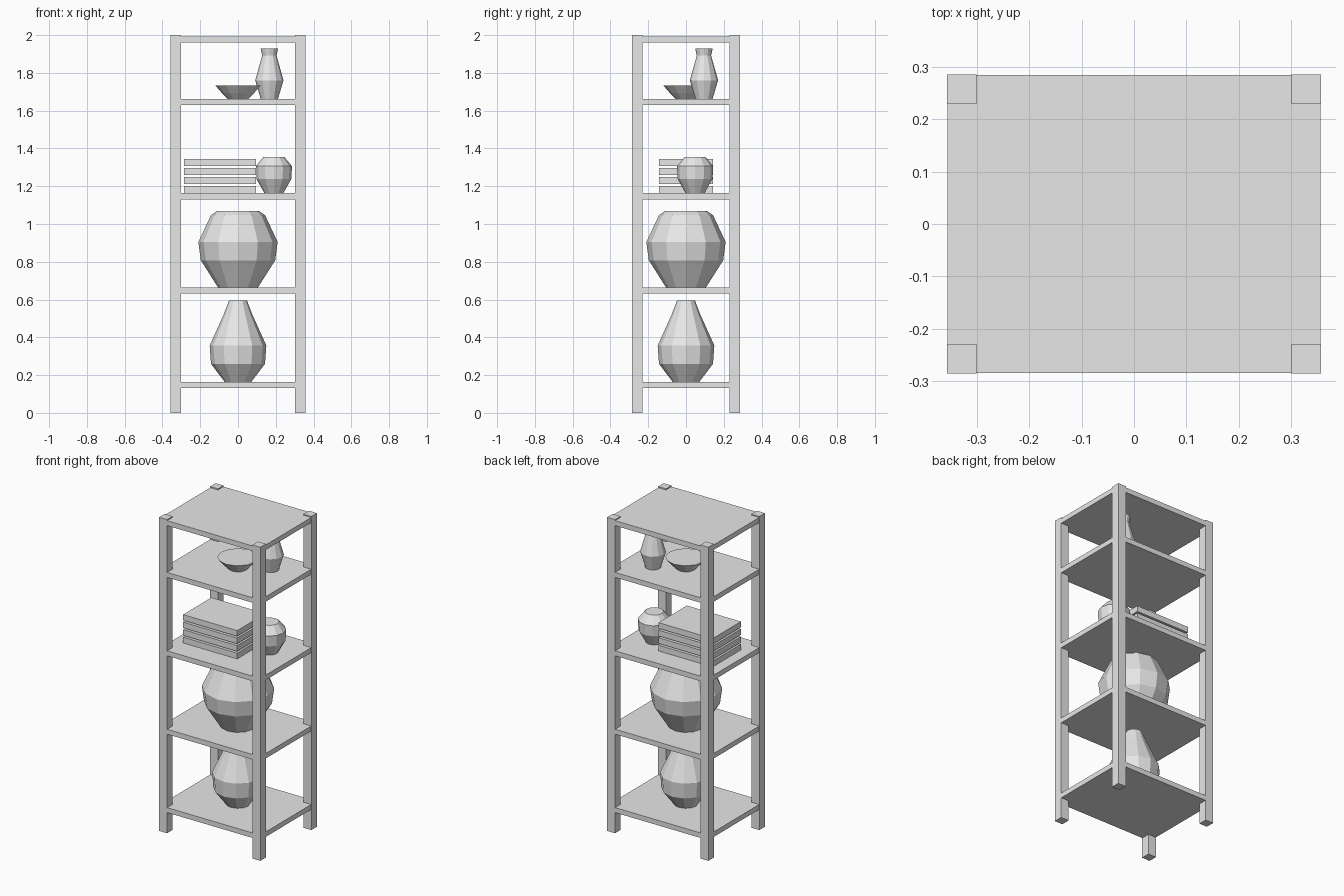
import bpy
import bmesh
from math import cos, sin, tau
from mathutils import Matrix, Vector

default = bpy.data.objects.get("Cube")
if default:
    bpy.data.objects.remove(default, do_unlink=True)

grey = bpy.data.materials.new("light grey")
grey.use_nodes = True
colour = (0.8, 0.8, 0.8, 1)
grey.diffuse_color = colour
grey.node_tree.nodes["Principled BSDF"].inputs["Base Color"].default_value = colour


def finish(name, bm):
    bmesh.ops.recalc_face_normals(bm, faces=bm.faces)
    mesh = bpy.data.meshes.new(name)
    bm.to_mesh(mesh)
    bm.free()
    mesh.materials.append(grey)
    obj = bpy.data.objects.new(name, mesh)
    bpy.context.collection.objects.link(obj)
    return obj


def box(name, low, high):
    low, high = Vector(low), Vector(high)
    bm = bmesh.new()
    place = Matrix.Translation((low + high) / 2) @ Matrix.Diagonal((high - low).to_4d())
    place[3][3] = 1
    bmesh.ops.create_cube(bm, size=1, matrix=place)
    return finish(name, bm)


def turned(name, x, y, base, profile, sides=12):
    """Faceted closed vessel from (radius, height) pairs."""
    bm = bmesh.new()
    rings = [[bm.verts.new((x + r * cos(tau * i / sides),
                            y + r * sin(tau * i / sides), base + h))
              for i in range(sides)] for r, h in profile]
    for a, b in zip(rings, rings[1:]):
        for i in range(sides):
            j = (i + 1) % sides
            bm.faces.new((a[i], a[j], b[j], b[i]))
    bm.faces.new(rings[0])
    bm.faces.new(rings[-1])
    return finish(name, bm)


# Frame: four corner posts and five boards, set a hair inside the posts
W, D, POST, INSET = 0.357, 0.285, 0.056, 0.001
for sx, side in ((-1, "right"), (1, "left")):
    for sy, end in ((-1, "front"), (1, "back")):
        cx, cy = sx * (W - POST / 2), sy * (D - POST / 2)
        h = POST / 2
        box(f"{end}_{side}_post", (cx - h, cy - h, 0), (cx + h, cy + h, 2))

BOARD = 0.032
tops = [0.163, 0.663, 1.163, 1.663]
for i, top in enumerate(tops + [1.993]):
    box(f"shelf_{i + 1}", (INSET - W, INSET - D, top - BOARD),
        (W - INSET, D - INSET, top))

# Vessels on the shelves
turned("floor_vase", 0, 0, tops[0],
       [(0.07, 0), (0.143, 0.097), (0.15, 0.194), (0.075, 0.36), (0.048, 0.431)])
turned("large_pot", 0, 0, tops[1],
       [(0.105, 0), (0.197, 0.145), (0.21, 0.242), (0.143, 0.384), (0.11, 0.407)])
turned("small_pot", 0.19, 0.048, tops[2],
       [(0.05, 0), (0.092, 0.075), (0.096, 0.143), (0.055, 0.192)])
turned("bowl", 0, 0, tops[3], [(0.055, 0), (0.085, 0.03), (0.12, 0.07)])
turned("slim_vase", 0.166, 0.095, tops[3],
       [(0.046, 0), (0.075, 0.098), (0.038, 0.228), (0.046, 0.265)])

# Stack of four flat boxes
for i in range(4):
    z = tops[2] + i * 0.048
    box(f"stacked_box_{i + 1}", (-0.287, -0.143, z), (0.094, 0.142, z + 0.037))
